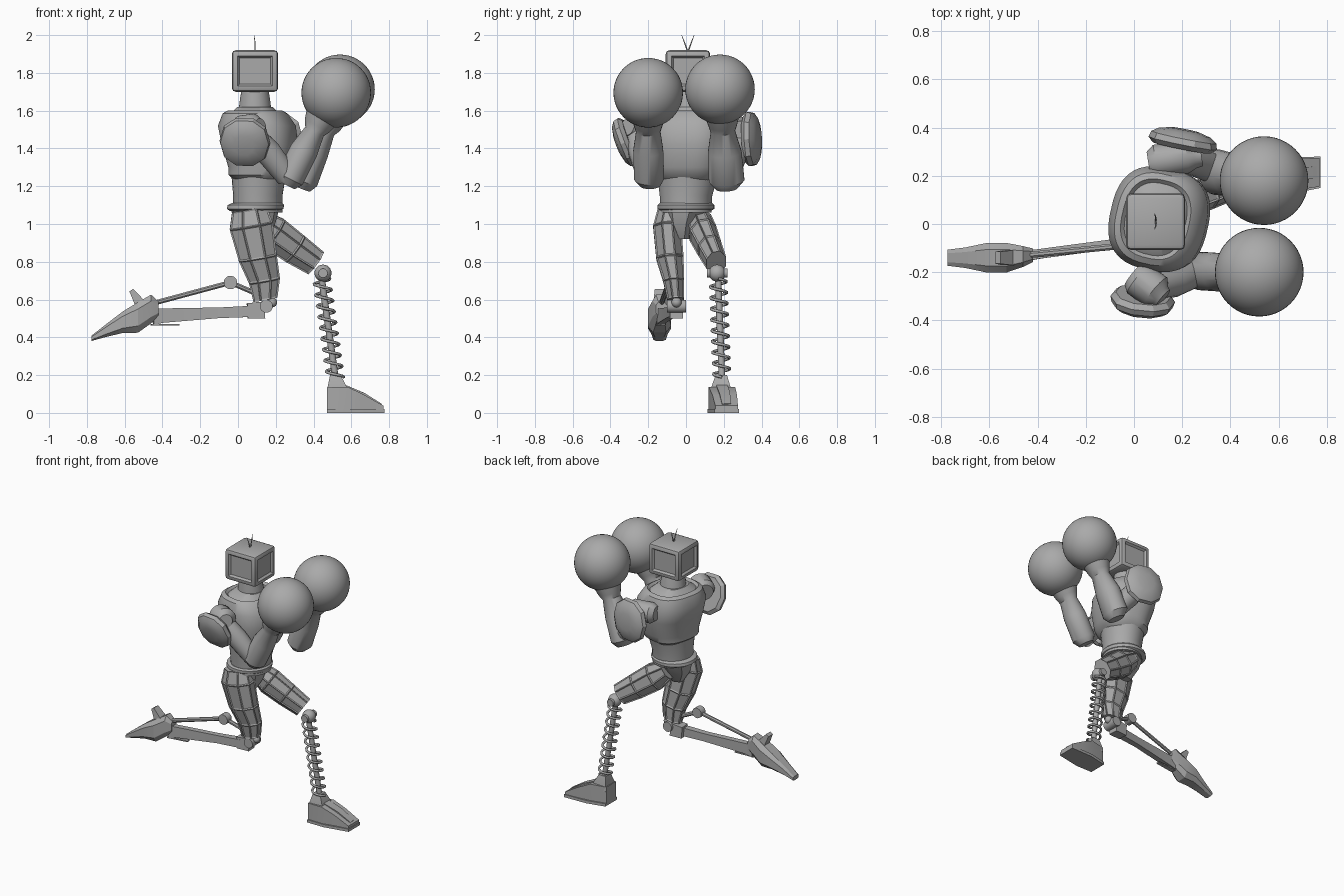
import bpy, bmesh, math
from mathutils import Vector

cube = bpy.data.objects.get("Cube")
if cube:
    bpy.data.objects.remove(cube)

GREY = (0.4, 0.4, 0.4, 1)
mat = bpy.data.materials.new("plain grey")
mat.use_nodes = True
mat.diffuse_color = GREY
mat.node_tree.nodes["Principled BSDF"].inputs["Base Color"].default_value = GREY


def finish(name, bm, angle=35):
    bmesh.ops.recalc_face_normals(bm, faces=bm.faces)
    me = bpy.data.meshes.new(name)
    bm.to_mesh(me)
    bm.free()
    me.materials.append(mat)
    me.shade_smooth()
    me.set_sharp_from_angle(angle=math.radians(angle))
    ob = bpy.data.objects.new(name, me)
    bpy.context.collection.objects.link(ob)
    return ob


def loft(name, stations, u, v, n=24, power=2.0, panel=0.0, angle=35):
    """Skin cross-sections (x, y, z, radius_u, radius_v); panel recesses the faces."""
    bm = bmesh.new()
    rings = []
    for x, y, z, ru, rv in stations:
        ring = []
        for i in range(n):
            a = 2 * math.pi * (i + 0.5) / n
            c, s = math.cos(a), math.sin(a)
            if n == 4:
                c, s = math.copysign(1, c), math.copysign(1, s)
            c = math.copysign(abs(c) ** (2 / power), c)
            s = math.copysign(abs(s) ** (2 / power), s)
            ring.append(bm.verts.new(Vector((x, y, z)) + u * (ru * c) + v * (rv * s)))
        rings.append(ring)
    sides = []
    for lo, hi in zip(rings, rings[1:]):
        for i in range(n):
            j = (i + 1) % n
            sides.append(bm.faces.new((lo[i], lo[j], hi[j], hi[i])))
    bm.faces.new(rings[0])
    bm.faces.new(rings[-1])
    if panel:
        bmesh.ops.recalc_face_normals(bm, faces=bm.faces)
        bmesh.ops.inset_individual(bm, faces=sides, thickness=panel, depth=-panel * 0.5)
    return finish(name, bm, angle)


def limb(name, stations, **kw):
    """Loft with sections square to the line from first to last station."""
    axis = (Vector(stations[-1][:3]) - Vector(stations[0][:3])).normalized()
    ref = Vector((1, 0, 0)) if abs(axis.y) > 0.8 else Vector((0, 1, 0))
    v = (ref - axis * ref.dot(axis)).normalized()
    return loft(name, stations, v.cross(axis), v, **kw)


def rod(name, a, b, r, n=12):
    return limb(name, [(*a, r, r), (*b, r, r)], n=n)


def ball(name, at, r, seg=32):
    bm = bmesh.new()
    bmesh.ops.create_uvsphere(bm, u_segments=seg, v_segments=seg // 2, radius=r)
    bmesh.ops.translate(bm, verts=bm.verts, vec=at)
    return finish(name, bm, 60)


# Torso, turned a little to its right
yaw = math.radians(-13)
fwd = Vector((math.cos(yaw), math.sin(yaw), 0))
side = Vector((-math.sin(yaw), math.cos(yaw), 0))
loft("abdomen", [(.105, 0, 1.06, .13, .135), (.105, 0, 1.15, .13, .14),
                 (.11, .01, 1.27, .145, .165)], fwd, side, n=32)
loft("chest", [(.11, .01, 1.23, .12, .14), (.11, .01, 1.26, .155, .175),
               (.12, .01, 1.30, .165, .185), (.115, .02, 1.42, .195, .21),
               (.10, .02, 1.52, .2, .215), (.09, .02, 1.585, .165, .19),
               (.09, .02, 1.60, .14, .165), (.09, .02, 1.585, .125, .15),
               (.09, .02, 1.62, .09, .1)], fwd, side, n=40, power=2.6)
loft("neck", [(.09, .02, 1.58, .09, .09), (.09, .015, 1.66, .08, .08),
              (.09, .01, 1.72, .07, .07)], fwd, side)
loft("belt", [(.09, 0, 1.07, .135, .135), (.09, 0, 1.08, .15, .15),
              (.095, 0, 1.1, .15, .15), (.1, 0, 1.11, .135, .14)], fwd, side, n=32)
loft("pelvis", [(.09, 0, 1.08, .13, .13), (.09, -.01, 1.0, .11, .09),
                (.09, -.01, .92, .06, .035)], fwd, side, n=8)

# Boxy head with recessed panels on four sides
bm = bmesh.new()
bmesh.ops.create_cube(bm, size=1)
bmesh.ops.scale(bm, verts=bm.verts, vec=(.245, .235, .22))
bmesh.ops.translate(bm, verts=bm.verts, vec=(.09, .01, 1.81))
bmesh.ops.bevel(bm, geom=bm.edges[:], offset=.02, segments=2, affect='EDGES', profile=.5)
panels = [f for f in bm.faces if f.calc_area() > .02 and abs(f.normal.z) < .5]
bmesh.ops.inset_individual(bm, faces=panels, thickness=.015, depth=0)
bmesh.ops.inset_individual(bm, faces=panels, thickness=.015, depth=-.014)
finish("head", bm, 30)
for name, s in (("left_antenna", 1), ("right_antenna", -1)):
    limb(name, [(.09, .01, 1.91, .004, .004), (.09, .01 + s * .018, 1.96, .003, .003),
                (.085, .01 + s * .033, 2.0, .001, .001)], n=6)

# Arms: joint, pad, upper arm, forearm with cuff, and round glove
limb("right_shoulder_joint", [(.0, -.21, 1.49, .06, .06), (.02, -.23, 1.5, .075, .075),
                              (.09, -.28, 1.51, .075, .075), (.11, -.3, 1.515, .05, .05),
                              (.12, -.31, 1.515, .045, .045)])
limb("left_shoulder_joint", [(.06, .25, 1.5, .05, .05), (.09, .26, 1.5, .07, .07),
                             (.22, .28, 1.5, .07, .07), (.25, .28, 1.5, .05, .05),
                             (.28, .285, 1.5, .045, .045)])
rod("right_shoulder_axle", (.08, -.12, 1.47), (.04, -.32, 1.46), .05)
rod("left_shoulder_axle", (.13, .15, 1.47), (.18, .35, 1.47), .05)


def pad(name, centre, out, ru, rv):
    c, d = Vector(centre), Vector(out).normalized()
    limb(name, [(*(c + d * t), ru * k, rv * k) for t, k in
                ((-.035, .85), (-.015, 1), (.01, .95), (.03, .75), (.042, .4))],
         n=10, power=2.2, angle=25)


pad("right_shoulder_pad", (.035, -.325, 1.43), (-.1, -.9, -.35), .14, .135)
pad("left_shoulder_pad", (.205, .35, 1.45), (.2, 1, .05), .15, .145)
limb("right_upper_arm", [(.07, -.26, 1.48, .06, .06), (.16, -.24, 1.38, .07, .065),
                         (.26, -.2, 1.25, .06, .06)], n=16)
limb("left_upper_arm", [(.18, .28, 1.48, .06, .06), (.26, .26, 1.37, .07, .065),
                        (.35, .22, 1.25, .06, .06)], n=16)
limb("right_forearm", [(.26, -.19, 1.205, .045, .055), (.275, -.195, 1.24, .075, .08),
                       (.35, -.2, 1.39, .075, .08), (.405, -.2, 1.49, .055, .065),
                       (.42, -.2, 1.52, .075, .075), (.46, -.2, 1.6, .1, .1)])
limb("left_forearm", [(.335, .215, 1.19, .05, .06), (.345, .215, 1.23, .08, .095),
                      (.4, .205, 1.38, .08, .09), (.455, .195, 1.49, .058, .065),
                      (.47, .195, 1.52, .075, .075), (.5, .19, 1.6, .1, .1)])
ball("right_glove", (.52, -.2, 1.695), .184, 48)
ball("left_glove", (.54, .18, 1.713), .184, 48)

# Thighs, faceted with recessed panels
limb("right_thigh", [(.06, -.09, 1.08, .1, .065), (.07, -.1, .99, .125, .08),
                     (.105, -.085, .82, .11, .078), (.14, -.065, .7, .09, .06),
                     (.145, -.055, .6, .07, .048)], n=8, panel=.01, angle=20)
limb("left_thigh", [(.1, .07, 1.02, .07, .07), (.19, .09, .95, .1, .078),
                    (.3, .125, .87, .092, .068), (.41, .16, .795, .078, .058)],
     n=8, panel=.01, angle=20)

# Right lower leg: beam, linkage rods and folded foot
limb("right_knee_block", [(.05, -.055, .54, .04, .035), (.14, -.05, .545, .045, .035)], n=4)
rod("right_knee_hinge", (.15, -.1, .565), (.15, .0, .565), .035)
ball("right_knee_ball", (.18, -.05, .585), .027, 16)
limb("right_shin", [(.13, -.06, .54, .03, .025), (-.1, -.085, .53, .028, .02),
                    (-.4, -.125, .515, .038, .02), (-.45, -.13, .51, .045, .025)], n=4)
rod("linkage_front", (.17, -.05, .6), (-.04, -.09, .69), .014, 8)
rod("linkage_back", (-.04, -.09, .69), (-.45, -.13, .58), .014, 8)
rod("linkage_pivot", (-.04, -.115, .69), (-.04, -.065, .69), .036, 16)
limb("shin_guard", [(-.31, -.12, .467, .004, .012), (-.46, -.135, .467, .004, .02)], n=4)
up, left = Vector((0, 0, 1)), Vector((0, 1, 0))
loft("right_foot", [(-.42, -.13, .55, .04, .03), (-.46, -.135, .55, .08, .045),
                    (-.53, -.14, .505, .085, .065), (-.61, -.14, .48, .06, .065),
                    (-.7, -.14, .435, .035, .045), (-.775, -.14, .395, .015, .035)],
     up, left, n=8, power=3, angle=15)
limb("right_heel_spur", [(-.5, -.14, .55, .035, .035), (-.565, -.14, .65, .012, .025)], n=4)

# Left lower leg: knee ball, sprung rod and wedge foot
ball("left_knee_ball", (.45, .165, .74), .045, 24)
rod("left_knee_pin", (.45, .11, .74), (.45, .22, .74), .025, 16)
top, bottom = Vector((.443, .17, .71)), Vector((.515, .19, .19))
rod("left_shin_rod", top, bottom, .018)
turns, steps = 9, 14
curve = bpy.data.curves.new("left_shin_spring", 'CURVE')
curve.dimensions = '3D'
curve.bevel_depth = .008
curve.bevel_resolution = 1
spline = curve.splines.new('POLY')
spline.points.add(turns * steps)
for i, p in enumerate(spline.points):
    a = 2 * math.pi * i / steps
    q = top.lerp(bottom, i / (turns * steps))
    p.co = (q.x + .044 * math.cos(a), q.y + .044 * math.sin(a), q.z, 1)
curve.materials.append(mat)
spring = bpy.data.objects.new("left_shin_spring", curve)
bpy.context.collection.objects.link(spring)
bpy.context.view_layer.objects.active = spring
spring.select_set(True)
bpy.ops.object.convert(target='MESH')

x_axis = Vector((1, 0, 0))
loft("left_ankle", [(.53, .185, .1, .055, .055), (.525, .185, .14, .05, .05),
                    (.515, .187, .2, .028, .03)], x_axis, left, n=4)
loft("left_foot", [(.47, .18, .075, .06, .055), (.58, .19, .07, .068, .07),
                   (.67, .205, .05, .045, .065), (.77, .215, .02, .018, .06)],
     up, left, n=4)
limb("left_foot_ridge", [(.56, .19, .13, .02, .03), (.66, .205, .09, .018, .028),
                         (.755, .215, .04, .01, .024)], n=4)
loft("left_sole", [(.47, .18, .01, .01, .065), (.6, .195, .01, .01, .08),
                   (.775, .215, .01, .01, .065)], up, left, n=4)
